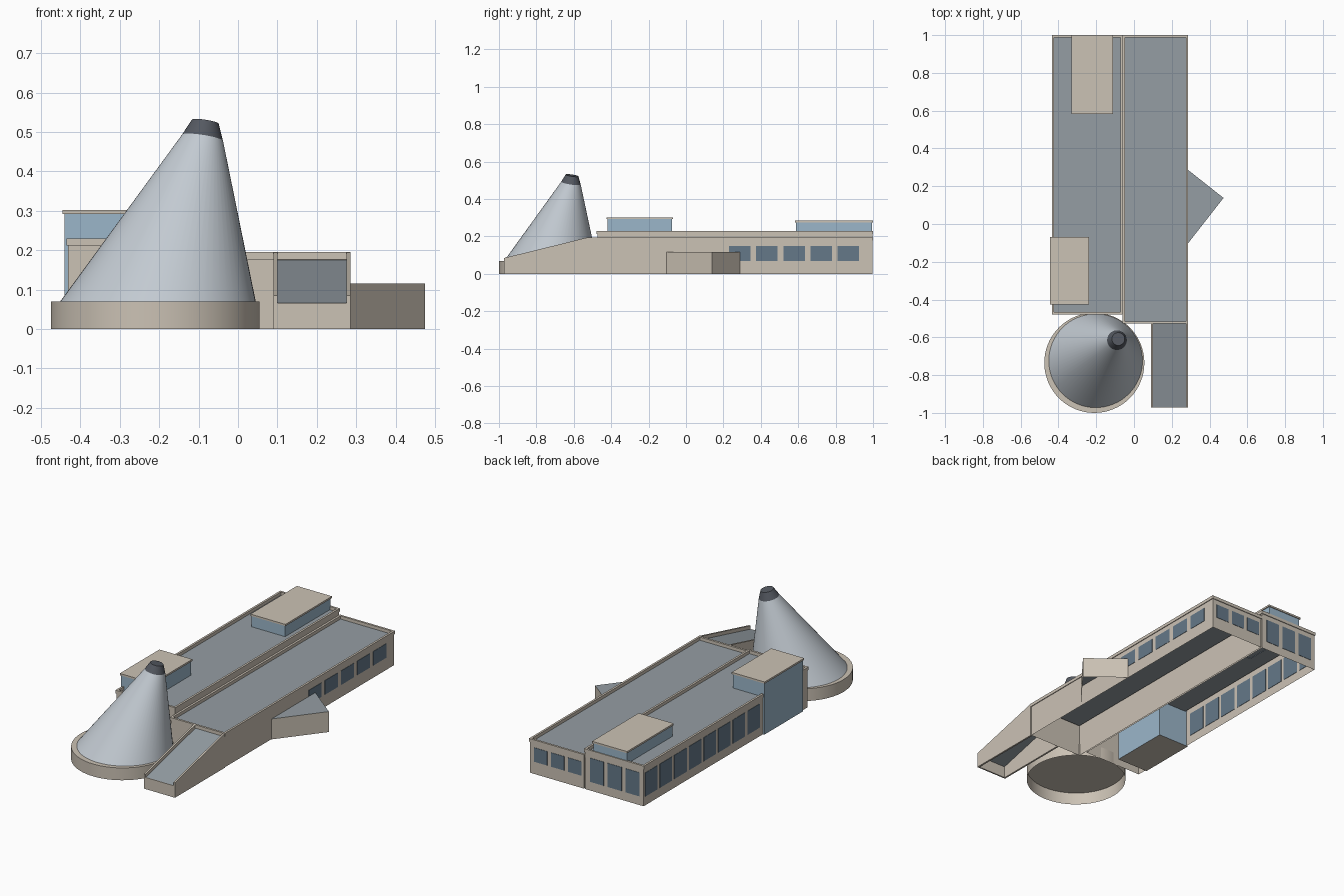
import bpy, bmesh
from math import cos, sin, pi

if "Cube" in bpy.data.objects:
    bpy.data.objects.remove(bpy.data.objects["Cube"])


def material(name, rgb):
    m = bpy.data.materials.new(name)
    m.diffuse_color = (*rgb, 1)
    m.use_nodes = True
    m.node_tree.nodes["Principled BSDF"].inputs["Base Color"].default_value = m.diffuse_color
    return m


STONE = material("stone", (0.60, 0.54, 0.46))
ROOF = material("roof_grey", (0.30, 0.34, 0.37))
BLUE = material("blue_wall", (0.33, 0.47, 0.59))
GLASS = material("window_glass", (0.13, 0.19, 0.25))
METAL = material("cone_metal", (0.55, 0.60, 0.65))
DARK = material("dark_tip", (0.09, 0.10, 0.12))


def loft(name, loops, mat, cap_start=False, cap_end=False):
    """Skin a stack of equal-length point loops."""
    bm = bmesh.new()
    rings = [[bm.verts.new(p) for p in loop] for loop in loops]
    n = len(rings[0])
    for a, b in zip(rings, rings[1:]):
        for i in range(n):
            j = (i + 1) % n
            bm.faces.new((a[i], a[j], b[j], b[i]))
    if cap_start:
        bm.faces.new(rings[0][::-1])
    if cap_end:
        bm.faces.new(rings[-1])
    me = bpy.data.meshes.new(name)
    bm.to_mesh(me)
    bm.free()
    me.materials.append(mat)
    ob = bpy.data.objects.new(name, me)
    bpy.context.collection.objects.link(ob)
    return ob


def rect(x0, x1, y0, y1, z, inset=0.0):
    x0, x1, y0, y1 = x0 + inset, x1 - inset, y0 + inset, y1 - inset
    return [(x0, y0, z), (x1, y0, z), (x1, y1, z), (x0, y1, z)]


def circle(cx, cy, r, z, slope=0.0, n=64):
    pts = []
    for i in range(n):
        dx, dy = r * cos(2 * pi * i / n), r * sin(2 * pi * i / n)
        pts.append((cx + dx, cy + dy, z + slope * (dx + dy)))
    return pts


def box(name, x0, x1, y0, y1, z0, z1, mat):
    return loft(name, [rect(x0, x1, y0, y1, z) for z in (z0, z1)], mat, True, True)


def smooth(ob):
    bpy.ops.object.select_all(action='DESELECT')
    ob.select_set(True)
    bpy.context.view_layer.objects.active = ob
    bpy.ops.object.shade_smooth_by_angle()


# Long halls: open-bottomed walls, slightly proud parapet, sunken roof
def hall(name, x0, x1, y0, y1, h):
    low = h - 0.018
    steps = [(0, 0.004), (low, 0.004), (low, 0), (h, 0), (h, 0.012), (low, 0.012)]
    loft(name + "_walls", [rect(x0, x1, y0, y1, z, i) for z, i in steps], STONE)
    loft(name + "_roof", [rect(x0, x1, y0, y1, low, 0.012)], ROOF, cap_end=True)


hall("left_hall", -0.435, -0.06, -0.478, 1.0, 0.23)
hall("right_hall", -0.06, 0.286, -0.527, 1.0, 0.195)

# Windows: thin panes on the hall walls
for i in range(5):
    y = 0.23 + 0.145 * i
    box("right_window", 0.280, 0.284, y, y + 0.115, 0.07, 0.15, GLASS)
for i in range(8):
    y = 0.983 - 0.131 * i
    box("left_window", -0.433, -0.429, y - 0.11, y, 0.05, 0.185, GLASS)
for i in range(3):
    x = 0.255 - 0.107 * i
    box("back_window_low", x - 0.082, x, 0.994, 0.998, 0.07, 0.15, GLASS)
    x = -0.095 - 0.112 * i
    box("back_window_tall", x - 0.087, x, 0.994, 0.998, 0.05, 0.185, GLASS)


# Blue blocks with flat stone lids
def block(name, x0, x1, y0, y1, z0, z1):
    loft(name + "_walls", [rect(x0, x1, y0, y1, z, 0.005) for z in (z0, z1 - 0.01)], BLUE)
    box(name + "_lid", x0, x1, y0, y1, z1 - 0.01, z1, STONE)


block("stair_tower", -0.445, -0.238, -0.425, -0.07, 0.0, 0.302)
loft("stair_tower_floor", [rect(-0.445, -0.238, -0.425, -0.07, 0.0, 0.005)],
     STONE, cap_start=True)
block("rear_penthouse", -0.33, -0.11, 0.582, 1.0, 0.21, 0.285)

# Entrance ramp: two sloping cheeks, a low front wall, a sunken sloping roof
Y0, Y1 = -0.972, -0.525
cheek = [(Y0, 0), (Y1, 0), (Y1, 0.195), (Y0, 0.085)]
for x in (0.09, 0.275):
    loft("ramp_cheek", [[(x + d, y, z) for y, z in cheek] for d in (0, 0.01)],
         STONE, True, True)
box("ramp_front_wall", 0.10, 0.275, Y0, Y0 + 0.008, 0, 0.066, STONE)
loft("ramp_roof", [[(0.10, Y0 + 0.004, 0.066), (0.275, Y0 + 0.004, 0.066),
                    (0.275, Y1, 0.175), (0.10, Y1, 0.175)]], ROOF, cap_end=True)

# Triangular side porch
tri = [(0.284, -0.105), (0.474, 0.138), (0.284, 0.288)]
loft("porch_walls", [[(x, y, z) for x, y in tri] for z in (0, 0.116)], STONE)
loft("porch_roof", [[(x, y, 0.116) for x, y in tri]], ROOF, cap_end=True)

# Round plinth, open underneath
smooth(loft("cone_plinth", [circle(-0.21, -0.735, 0.265, z) for z in (0, 0.07)],
            STONE, cap_end=True))

# Leaning cone with a tilted dark tip
collar = circle(-0.090, -0.615, 0.052, 0.485, -0.15)
smooth(loft("leaning_cone", [circle(-0.203, -0.724, 0.248, 0.07), collar], METAL))
smooth(loft("cone_tip", [collar, circle(-0.083, -0.609, 0.034, 0.526, -0.15)],
            DARK, cap_end=True))
